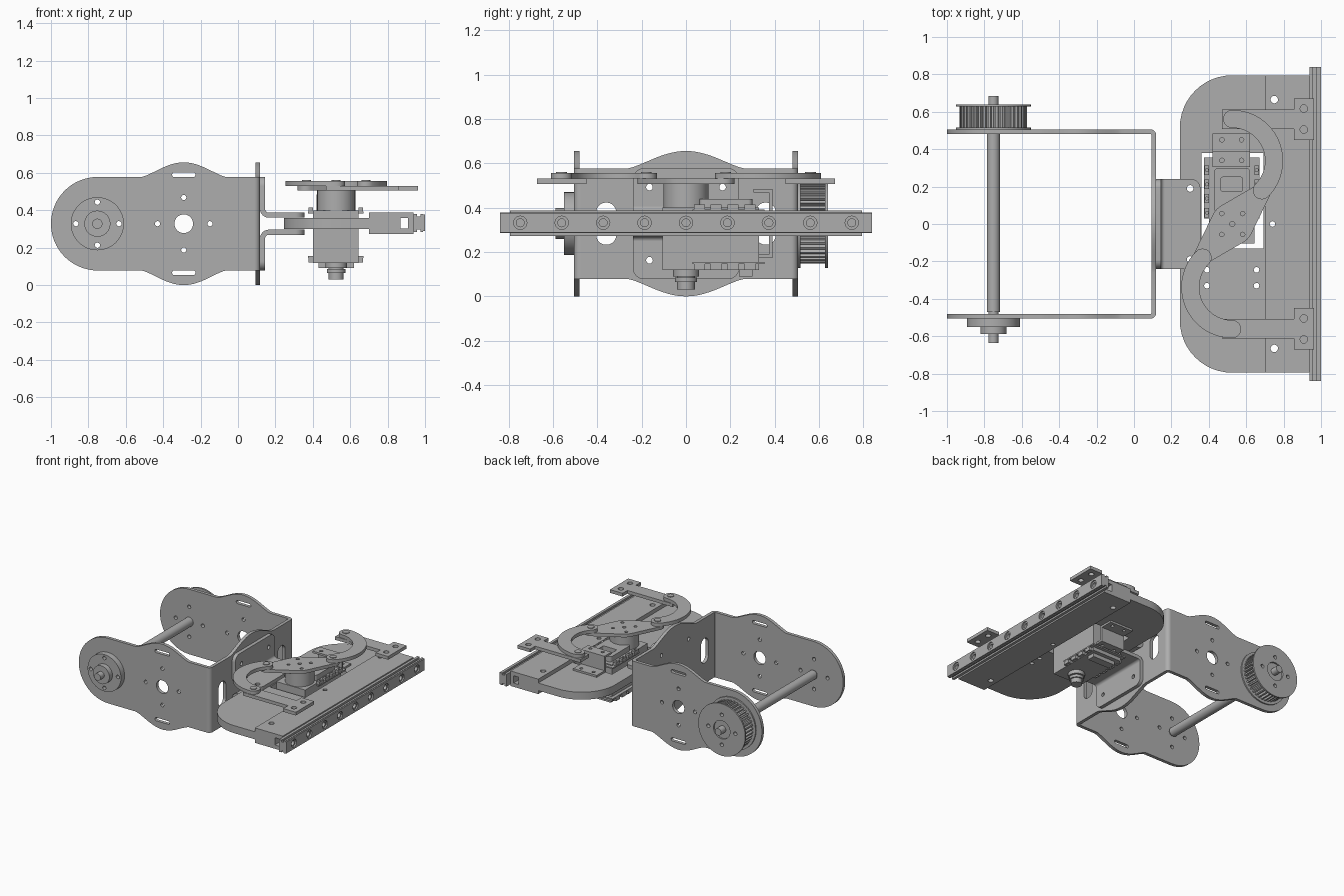
import bpy, bmesh
from math import sin, cos, pi, radians
from mathutils import Vector
from mathutils.geometry import convex_hull_2d

if "Cube" in bpy.data.objects:
    bpy.data.objects.remove(bpy.data.objects["Cube"])

steel = bpy.data.materials.new("steel grey")
steel.use_nodes = True
GREY = (0.42, 0.42, 0.42, 1)
steel.diffuse_color = GREY
steel.node_tree.nodes["Principled BSDF"].inputs["Base Color"].default_value = GREY

parts = []
MID = 0.328          # height of the main axis
AXLE = -0.752        # x of the axle
PIVOT = 0.525        # x of the motor output


# ---- outline helpers -------------------------------------------------
def arc(cx, cy, r, a0, a1, n=16):
    return [(cx + r * cos(radians(a0 + (a1 - a0) * i / n)),
             cy + r * sin(radians(a0 + (a1 - a0) * i / n))) for i in range(n + 1)]


def circle(cx, cy, r, n=32):
    return arc(cx, cy, r, 0, 360, n)[:-1]


def ring_of_holes(cx, cy, dist, r, turn=0):
    return [circle(cx + dist * cos(turn + k * pi / 2), cy + dist * sin(turn + k * pi / 2), r, 16)
            for k in range(4)]


def rect(x0, y0, x1, y1, radii=(0, 0, 0, 0)):
    """Rectangle with a radius per corner, counter-clockwise from lower left."""
    pts = []
    corners = ((x0, y0, 1, 1), (x1, y0, -1, 1), (x1, y1, -1, -1), (x0, y1, 1, -1))
    for k, ((x, y, sx, sy), r) in enumerate(zip(corners, radii)):
        if r:
            a = 180 + 90 * k
            pts += arc(x + sx * r, y + sy * r, r, a, a + 90, 12)
        else:
            pts.append((x, y))
    return pts


def slot(cx, cy, w, h):
    r = min(w, h) / 2 * 0.98
    return rect(cx - w / 2, cy - h / 2, cx + w / 2, cy + h / 2, (r,) * 4)


def bulge(cx, half, sign):
    """Swelling on the top (sign 1) or bottom (sign -1) edge of a wall."""
    return [(cx - sign * half * t, MID + sign * (0.25 + 0.078 * max(0, cos(pi / 2 * t)) ** 1.3))
            for t in [i / 12 for i in range(-12, 13)]]


# ---- solid helpers ---------------------------------------------------
AXES = {"xy": lambda u, v, w: (u, v, w),
        "xz": lambda u, v, w: (u, w, v),
        "yz": lambda u, v, w: (w, u, v)}


def plate(name, plane, outline, lo, hi, holes=()):
    """Extrude an outline with holes between two levels across a plane."""
    cu = bpy.data.curves.new(name, "CURVE")
    cu.dimensions, cu.fill_mode = "2D", "BOTH"
    cu.extrude = (hi - lo) / 2
    for loop in [outline, *holes]:
        sp = cu.splines.new("POLY")
        sp.points.add(len(loop) - 1)
        for p, (u, v) in zip(sp.points, loop):
            p.co = (u, v, 0, 1)
        sp.use_cyclic_u = True
    tmp = bpy.data.objects.new(name + " outline", cu)
    bpy.context.collection.objects.link(tmp)
    dg = bpy.context.evaluated_depsgraph_get()
    me = bpy.data.meshes.new_from_object(tmp.evaluated_get(dg))
    bpy.data.objects.remove(tmp)
    bm = bmesh.new()
    bm.from_mesh(me)
    bmesh.ops.remove_doubles(bm, verts=bm.verts, dist=1e-5)
    for v in bm.verts:
        v.co = AXES[plane](v.co.x, v.co.y, v.co.z + (lo + hi) / 2)
    bmesh.ops.recalc_face_normals(bm, faces=bm.faces)
    bm.to_mesh(me)
    bm.free()
    me.name = name
    me.materials.clear()
    me.materials.append(steel)
    ob = bpy.data.objects.new(name, me)
    bpy.context.collection.objects.link(ob)
    parts.append(ob)
    return ob


def box(name, x0, x1, y0, y1, z0, z1):
    return plate(name, "xy", rect(x0, y0, x1, y1), z0, z1)


# ---- large bracket: two side walls, web and bends ---------------------
wall = (bulge(-0.29, 0.225, -1) + [(0.088, MID - 0.25), (0.088, MID + 0.25)]
        + bulge(-0.29, 0.225, 1) + arc(-0.75, MID, 0.25, 90, 270, 32))
wall_holes = ([circle(-0.29, MID, 0.05)] + ring_of_holes(-0.29, MID, 0.14, 0.014)
              + [slot(-0.29, MID + s * 0.262, 0.125, 0.025) for s in (1, -1)]
              + ring_of_holes(AXLE, MID, 0.115, 0.014))
for s, side in ((-1, "front"), (1, "back")):
    lo, hi = sorted((s * 0.481, s * 0.506))
    plate(side + "_wall", "xz", wall, lo, hi, wall_holes)
    bend = arc(0.088, s * 0.476, 0.03, 0, s * 90) + arc(0.088, s * 0.476, 0.005, s * 90, 0)
    plate(side + "_bend", "xy", bend, MID - 0.25, MID + 0.25)

web = ([(-0.476, MID - 0.25)] + bulge(0, 0.26, -1)
       + [(0.476, MID - 0.25), (0.476, MID + 0.25)] + bulge(0, 0.26, 1) + [(-0.476, MID + 0.25)])
web_holes = [slot(s * 0.36, MID, 0.09, 0.19) for s in (1, -1)]
bolt_holes = {t: [circle(s * 0.165, MID + t * 0.165, 0.015, 16) for s in (1, -1)] for t in (1, -1)}
plate("web", "yz", web, 0.093, 0.118, web_holes + bolt_holes[1] + bolt_holes[-1])

# ---- pair of angle brackets holding the table -------------------------
flange_holes = [circle(0.30, s * 0.19, 0.018, 16) for s in (1, -1)]
for t, side in ((1, "upper"), (-1, "lower")):
    z0, z1 = sorted((MID + t * 0.079, MID + t * 0.25))
    tall = (0, 0, 0.05, 0.05) if t > 0 else (0.05, 0.05, 0, 0)
    plate(side + "_angle_upright", "yz", rect(-0.24, z0, 0.24, z1, tall), 0.118, 0.145, bolt_holes[t])
    zc = MID + t * 0.079
    bend = arc(0.165, zc, 0.047, 180, 180 + t * 90) + arc(0.165, zc, 0.02, 180 + t * 90, 180)
    plate(side + "_angle_bend", "xz", bend, -0.24, 0.24)
    z0, z1 = sorted((MID + t * 0.032, MID + t * 0.059))
    plate(side + "_angle_flange", "xy", rect(0.165, -0.24, 0.355, 0.24, (0, 0.05, 0.05, 0)), z0, z1, flange_holes)

# ---- table plate with motor opening and thick rear strip ---------------
table_holes = [rect(0.362, -0.13, 0.692, 0.38)] + flange_holes
table_holes += [circle(x, y, 0.015, 16) for x in (0.39, 0.655) for y in (-0.245, -0.33)]
plate("table", "xy", rect(0.245, -0.795, 0.70, 0.795, (0.28, 0, 0, 0.28)), 0.30, 0.358, table_holes)
strip_holes = [circle(0.75, s * 0.665, 0.02, 16) for s in (1, -1)] + [circle(0.74, 0, 0.015, 16)]
plate("strip", "xy", rect(0.70, -0.795, 0.86, 0.795), 0.273, 0.388, strip_holes)
plate("strip_channel", "xz", rect(0.86, 0.273, 0.937, 0.388), -0.795, 0.795, [rect(0.87, 0.302, 0.91, 0.358)])

# ---- linear rail with counterbored holes ------------------------------
for name, x0, x1, half, r in (("rail_base", 0.937, 0.957, 0.047, 0.018),
                              ("rail_neck", 0.957, 0.975, 0.034, 0.018),
                              ("rail_head", 0.975, 0.99, 0.047, 0.018),
                              ("rail_face", 0.99, 1.0, 0.044, 0.03)):
    bores = [circle(k * 0.187, 0.332, r, 20) for k in range(-4, 5)]
    plate(name, "yz", rect(-0.84, 0.332 - half, 0.84, 0.332 + half), x0, x1, bores)

# ---- axle, front hub and toothed pulley --------------------------------
for name, r, y0, y1 in (("axle", 0.035, -0.47, 0.49), ("axle_journal", 0.027, -0.635, 0.685),
                        ("hub_boss", 0.07, -0.588, -0.55)):
    plate(name, "xz", circle(AXLE, MID, r), y0, y1)
hub_holes = ring_of_holes(AXLE, MID, 0.115, 0.014)
plate("hub", "xz", circle(AXLE, MID, 0.142, 48), -0.55, -0.506, hub_holes)
TEETH = 40
gear = []
for k in range(TEETH):
    for f, r in ((0, 0.16), (0.4, 0.16), (0.5, 0.18), (0.9, 0.18)):
        a = 2 * pi * (k + f) / TEETH
        gear.append((AXLE + r * cos(a), MID + r * sin(a)))
plate("pulley_teeth", "xz", gear, 0.516, 0.628, hub_holes)
plate("pulley_inner_rim", "xz", circle(AXLE, MID, 0.2, 48), 0.506, 0.516, hub_holes)
plate("pulley_outer_rim", "xz", circle(AXLE, MID, 0.2, 48), 0.628, 0.64,
      hub_holes + [circle(AXLE, MID, 0.07)])

# ---- motor ------------------------------------------------------------
box("motor_body", 0.40, 0.645, -0.105, 0.33, 0.118, 0.40)
for z0, z1, zone in ((0.383, 0.393, "upper"), (0.145, 0.155, "lower")):
    box("motor_" + zone + "_flange", 0.375, 0.67, 0.03, 0.355, z0, z1)
    t0, t1 = (z1, 0.415) if zone == "upper" else (0.12, z0)
    for x in (0.377, 0.643):
        for k in range(4):
            y = 0.06 + k * 0.076
            plate("motor_" + zone + "_lug", "xy", rect(x, y - 0.025, x + 0.025, y + 0.025), t0, t1,
                  [circle(x + 0.0125, y, 0.008, 12)])
plate("motor_cap", "xy", rect(0.43, 0.06, 0.62, 0.30, (0.02,) * 4), 0.40, 0.44,
      [rect(0.465, 0.175, 0.58, 0.25, (0.01,) * 4)])
box("motor_plug", 0.43, 0.62, 0.24, 0.30, 0.09, 0.118)
for name, r, z0, z1 in (("output_drum", 0.102, 0.40, 0.508), ("idler_collar", 0.058, 0.09, 0.118),
                        ("idler_neck", 0.04, 0.03, 0.09), ("idler_ring", 0.05, 0.065, 0.085)):
    plate(name, "xy", circle(PIVOT, 0, r), z0, z1)

# ---- stepped straps holding the motor to the table ---------------------
for t, side in ((1, "upper"), (-1, "lower")):
    def level(a, b):
        return sorted((0.329 + t * a, 0.329 + t * b))
    pairs = [[circle(x, y, 0.012, 16) for x in (0.47, 0.575)] for y in (0.45, 0.34)]
    plate(side + "_strap_foot", "xy", rect(0.42, 0.375, 0.62, 0.485), *level(0.029, 0.044), pairs[0])
    box(side + "_strap_riser", 0.42, 0.62, 0.375, 0.39, *level(0.029, 0.155))
    plate(side + "_strap_top", "xy", rect(0.42, 0.305, 0.62, 0.39), *level(0.14, 0.155), pairs[1])

# ---- crank plate, curved links and sliding arms ------------------------
crank = [Vector(p) for c in ((PIVOT, 0, 0.115), (PIVOT + 0.16, 0.172, 0.046), (PIVOT - 0.16, -0.172, 0.046))
         for p in circle(*c)]
crank = [tuple(crank[i]) for i in convex_hull_2d(crank)]
plate("crank", "xy", crank, 0.506, 0.531,
      [circle(PIVOT, 0, 0.014, 16)] + ring_of_holes(PIVOT, 0, 0.079, 0.012, pi / 4))
for s, side in ((1, "back"), (-1, "front")):
    def turn(pts):
        return [(PIVOT + s * (x - PIVOT), s * y) for x, y in pts]
    cy, rad, half = 0.338, 0.224, 0.048
    ex, ey = PIVOT + rad * cos(pi / 4), cy - rad * sin(pi / 4)
    link = (arc(PIVOT, cy, rad + half, -45, 90, 32) + arc(PIVOT, cy + rad, half, 90, 270, 12)[1:-1]
            + arc(PIVOT, cy, rad - half, 90, -45, 32) + arc(ex, ey, half, 135, 315, 12)[1:-1])
    plate(side + "_curved_link", "xy", turn(link), 0.531, 0.557)
    for x, y in turn([(PIVOT, cy + rad), (ex, ey)]):
        plate(side + "_link_pin", "xy", circle(x, y, 0.024, 20), 0.506, 0.562)
    y0, y1 = sorted((s * 0.508, s * 0.613))
    box(side + "_arm", 0.47, 0.855, y0, y1, 0.506, 0.531)
    y0, y1 = sorted((s * 0.45, s * 0.672))
    plate(side + "_arm_pad", "xy", rect(0.855, y0, 0.962, y1), 0.506, 0.531,
          [circle(0.908, s * y, 0.02, 16) for y in (0.505, 0.617)])

# ---- shading ----------------------------------------------------------
bpy.ops.object.select_all(action="DESELECT")
for ob in parts:
    ob.select_set(True)
bpy.context.view_layer.objects.active = parts[0]
bpy.ops.object.shade_smooth_by_angle(angle=radians(30))
